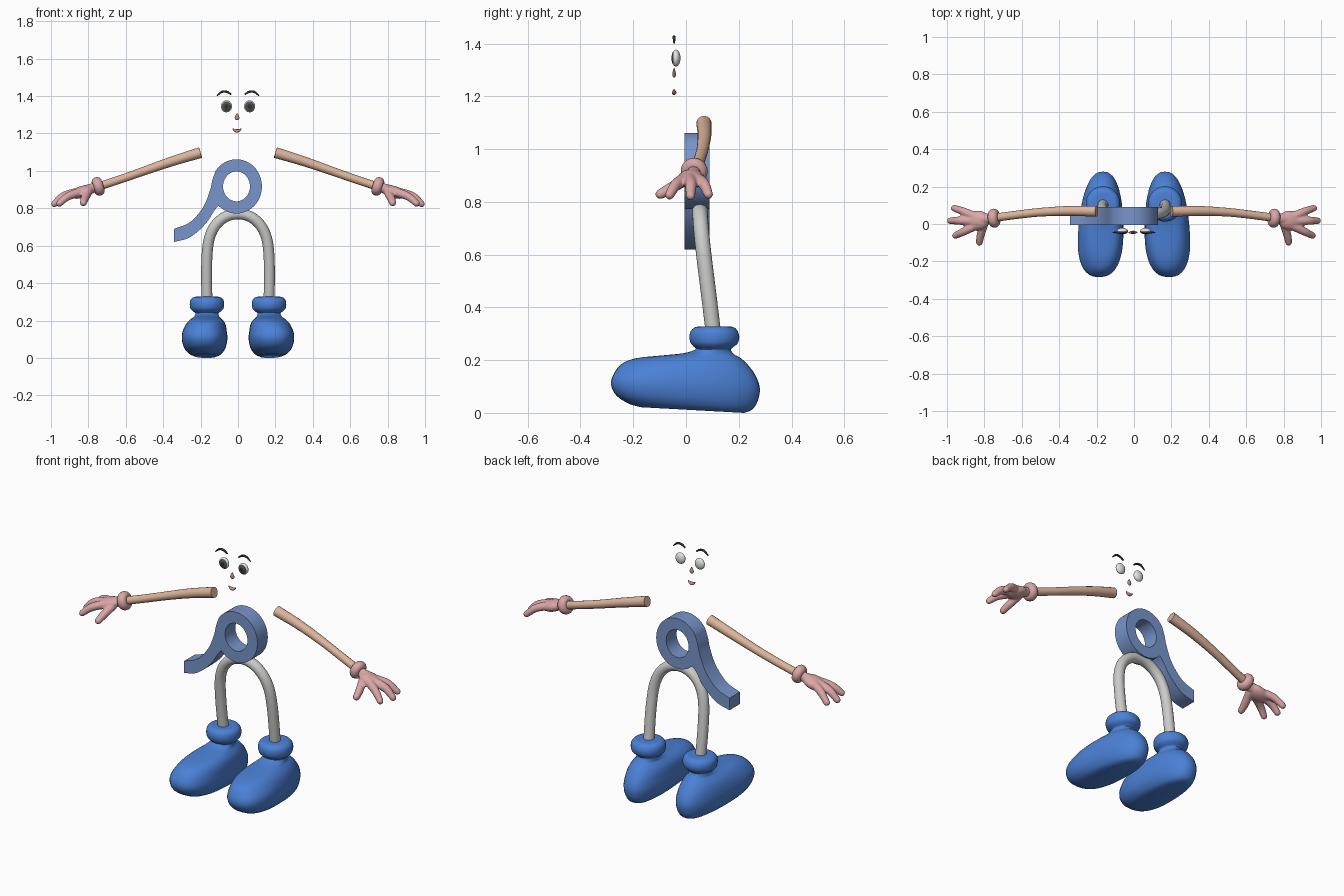
import bpy, bmesh, math
from mathutils import Vector, Matrix

if "Cube" in bpy.data.objects:
    bpy.data.objects.remove(bpy.data.objects["Cube"])


def material(name, rgb):
    m = bpy.data.materials.new(name)
    m.diffuse_color = (*rgb, 1)
    m.use_nodes = True
    m.node_tree.nodes["Principled BSDF"].inputs["Base Color"].default_value = m.diffuse_color
    return m


SHOE = material("shoe_blue", (0.07, 0.22, 0.68))
BODY = material("soft_blue", (0.19, 0.30, 0.60))
LEG = material("light_grey", (0.60, 0.60, 0.59))
SKIN = material("skin_tan", (0.72, 0.46, 0.33))
GLOVE = material("glove_pink", (0.70, 0.38, 0.38))
WHITE = material("eye_white", (0.78, 0.78, 0.78))
IRIS = material("iris_grey", (0.08, 0.08, 0.08))
DARK = material("dark_grey", (0.03, 0.03, 0.035))
NOSE = material("nose_brown", (0.52, 0.29, 0.21))
LIP = material("lip_pink", (0.58, 0.30, 0.27))


def spline(pts, steps=6):
    """Catmull-Rom samples through points of any dimension."""
    p = [Vector(q) for q in pts]
    p = [2 * p[0] - p[1]] + p + [2 * p[-1] - p[-2]]
    out = []
    for i in range(1, len(p) - 2):
        a, b, c, d = p[i - 1:i + 3]
        for k in range(steps):
            t = k / steps
            out.append(0.5 * (2 * b + (c - a) * t + (2 * a - 5 * b + 4 * c - d) * t * t
                              + (3 * b - a - 3 * c + d) * t ** 3))
    return out + [p[-2]]


def loft(bm, rings):
    vs = [[bm.verts.new(c) for c in r] for r in rings]
    n = len(vs[0])
    for a, b in zip(vs, vs[1:]):
        for i in range(n):
            bm.faces.new((a[i], a[(i + 1) % n], b[(i + 1) % n], b[i]))
    bm.faces.new(vs[0])
    bm.faces.new(vs[-1])


def tube(bm, pts, n=16, steps=6, up=(0, 1, 0)):
    """Tube through (x, y, z, radius) points."""
    s = spline(pts, steps)
    rings = []
    for i, q in enumerate(s):
        d = (s[min(i + 1, len(s) - 1)] - s[max(i - 1, 0)]).to_3d().normalized()
        u = d.cross(Vector(up)).normalized()
        v = d.cross(u)
        rings.append([q.to_3d() + q[3] * (u * math.cos(a) + v * math.sin(a))
                      for a in (2 * math.pi * k / n for k in range(n))])
    loft(bm, rings)


def ball(bm, loc, size, seg=24, rings=16, rot=Matrix()):
    m = Matrix.Translation(loc) @ rot @ Matrix.Diagonal((*size, 1))
    bmesh.ops.create_uvsphere(bm, u_segments=seg, v_segments=rings, radius=1, matrix=m)


def finish(name, bm, mats, mirror=True):
    bmesh.ops.recalc_face_normals(bm, faces=bm.faces)
    me = bpy.data.meshes.new(name)
    bm.to_mesh(me)
    bm.free()
    for m in mats:
        me.materials.append(m)
    for p in me.polygons:
        p.use_smooth = True
    me.set_sharp_from_angle(angle=math.radians(40))
    ob = bpy.data.objects.new(name, me)
    bpy.context.collection.objects.link(ob)
    if mirror:
        ob.modifiers.new("mirror", 'MIRROR').use_mirror_merge = False
    return ob


# shoes with padded collar: stacked outlines (z, front y, back y, half width)
levels = [(0, -.17, .22, .07), (.012, -.215, .25, .10), (.045, -.262, .272, .125),
          (.095, -.284, .28, .136), (.145, -.275, .262, .13), (.185, -.245, .232, .11),
          (.207, -.19, .208, .088), (.217, -.10, .19, .074), (.226, -.01, .178, .066),
          (.24, .035, .17, .062), (.25, .03, .18, .076), (.264, .018, .196, .088),
          (.287, .013, .202, .092), (.31, .018, .196, .088), (.325, .035, .18, .072),
          (.328, .06, .155, .045)]
rings = []
for z, y0, y1, w in spline(levels, 3):
    low = max(0, min(1, (0.24 - z) / 0.1))
    e = 1 - 0.18 * low
    ring = []
    for k in range(40):
        a = 2 * math.pi * k / 40
        c, s = math.cos(a), math.sin(a)
        y = (y0 + y1) / 2 + (y1 - y0) / 2 * math.copysign(abs(s) ** e, s)
        t = (y + 0.28) / 0.56
        x = 0.166 + 0.02 * (1 - t) * low + w * (1 - 0.25 * t * low) * math.copysign(abs(c) ** e, c)
        ring.append((x, y, z + max(0, 0.055 * (0.22 - y)) * max(0, 1 - z / 0.15)))
    rings.append(ring)
bm = bmesh.new()
loft(bm, rings)
finish("shoe", bm, [SHOE])

# legs: one bent tube forming an arch
half = [(.166, .103, .31), (.168, .086, .45), (.164, .071, .57), (.15, .062, .65),
        (.118, .056, .712), (.066, .053, .755)]
path = [(*p, .029) for p in half] + [(0, .053, .77, .029)] + [(-x, y, z, .029) for x, y, z in half[::-1]]
bm = bmesh.new()
tube(bm, path, 20)
finish("leg_arch", bm, [LEG], False)

# body: flat ring with a sweeping tail, extruded front to back
def arc(rx, rz, a0, a1, n):
    return [(-.008 + rx * math.cos(a), .917 + rz * math.sin(a))
            for a in (math.radians(a0 + (a1 - a0) * k / n) for k in range(n + 1))]


outer = arc(.136, .145, -135, 145, 44)
top_edge = spline([outer[-1], (-.137, .95), (-.15, .895), (-.187, .805), (-.257, .725), (-.342, .69)])
low_edge = spline([(-.342, .62), (-.257, .645), (-.176, .714), (-.128, .785), outer[0]])
cu = bpy.data.curves.new("body_ring", 'CURVE')
cu.dimensions = '2D'
cu.fill_mode = 'BOTH'
cu.extrude = 0.0475
for pts in (outer + [tuple(p) for p in top_edge[1:] + low_edge[:-1]], arc(.072, .08, 0, 360, 40)[:-1]):
    sp = cu.splines.new('POLY')
    sp.points.add(len(pts) - 1)
    for q, c in zip(sp.points, pts):
        q.co = (c[0], c[1], 0, 1)
    sp.use_cyclic_u = True
cu.materials.append(BODY)
body = bpy.data.objects.new("body_ring", cu)
bpy.context.collection.objects.link(body)
body.rotation_euler = (math.pi / 2, 0, 0)
body.location = (0, .0425, 0)
bpy.context.view_layer.objects.active = body
body.select_set(True)
bpy.ops.object.convert(target='MESH')
bpy.ops.object.shade_smooth_by_angle(angle=math.radians(35))

# arms
bm = bmesh.new()
tube(bm, [(.2, .068, 1.098, .029), (.35, .07, 1.052, .026), (.5, .063, 1.0, .023),
          (.62, .05, .958, .022), (.75, .033, .915, .022)])
finish("arm", bm, [SKIN])

# glove cuffs: rolled torus around each wrist
axis = Vector((.95, -.1, -.3)).normalized()
u = axis.cross(Vector((0, 1, 0))).normalized()
v = axis.cross(u)
bm = bmesh.new()
grid = [[bm.verts.new(Vector((.748, .031, .917)) + axis * .026 * math.sin(b)
                      + (u * math.cos(a) + v * math.sin(a)) * (.028 + .023 * math.cos(b)))
         for b in (2 * math.pi * j / 14 for j in range(14))]
        for a in (2 * math.pi * i / 28 for i in range(28))]
for i in range(28):
    for j in range(14):
        bm.faces.new((grid[i - 1][j - 1], grid[i][j - 1], grid[i][j], grid[i - 1][j]))
finish("glove_cuff", bm, [GLOVE])

# gloves: palm, three fingers and thumb fused together
bm = bmesh.new()
ball(bm, (.835, .02, .887), (.068, .052, .032), rot=Matrix.Rotation(.3, 4, 'Y'))
tube(bm, [(.745, .03, .917, .024), (.79, .028, .903, .028), (.84, .022, .887, .03)])
for chain in ([(.84, .035, .89, .025), (.91, .066, .87, .022), (.962, .085, .828, .018)],
              [(.84, .015, .89, .026), (.93, .018, .866, .023), (.982, .017, .823, .018)],
              [(.84, -.005, .888, .025), (.91, -.04, .863, .022), (.955, -.062, .826, .018)],
              [(.80, .005, .888, .023), (.82, -.06, .85, .022), (.827, -.098, .829, .019)]):
    tube(bm, chain, 12, 5, (0, 0, 1))
    ball(bm, chain[-1][:3], [chain[-1][3]] * 3, 12, 8)
hand = finish("glove", bm, [GLOVE], False)
rm = hand.modifiers.new("fuse", 'REMESH')
rm.mode = 'VOXEL'
rm.voxel_size = 0.006
rm.use_smooth_shade = True
sm = hand.modifiers.new("soften", 'SMOOTH')
sm.iterations = 4
hand.modifiers.new("mirror", 'MIRROR').use_mirror_merge = False

# eyes: flattened balls whose front rings are iris and pupil
bm = bmesh.new()
ball(bm, (.062, -.038, 1.345), (.03, .032, .017), 28, 16, Matrix.Rotation(math.pi / 2, 4, 'X'))
for f in bm.faces:
    c = f.calc_center_median()
    r = math.hypot((c.x - .062) / .03, (c.z - 1.345) / .032)
    if c.y < -.038:
        f.material_index = 2 if r < .35 else 1 if r < .84 else 0
finish("eye", bm, [WHITE, IRIS, DARK])

# eyebrows
bm = bmesh.new()
tube(bm, [(.036, -.045, 1.408, .004), (.058, -.045, 1.422, .006), (.085, -.045, 1.423, .006),
          (.112, -.045, 1.402, .003)], 10)
finish("eyebrow", bm, [DARK])

# nose: small teardrop
bm = bmesh.new()
tube(bm, [(-.005, -.044, 1.308, .002), (-.005, -.045, 1.298, .008), (-.005, -.045, 1.285, .0125),
          (-.005, -.045, 1.276, .010), (-.005, -.045, 1.271, .003)], 14, 4)
for q in bm.verts:
    q.co.y = -.045 + (q.co.y + .045) * .55
finish("nose", bm, [NOSE], False)

# mouth: smiling crescent
bm = bmesh.new()
tube(bm, [(-.028, -.045, 1.226, .002), (-.017, -.045, 1.217, .007), (-.005, -.045, 1.214, .009),
          (.007, -.045, 1.217, .007), (.018, -.045, 1.226, .002)], 12)
finish("mouth", bm, [LIP], False)
